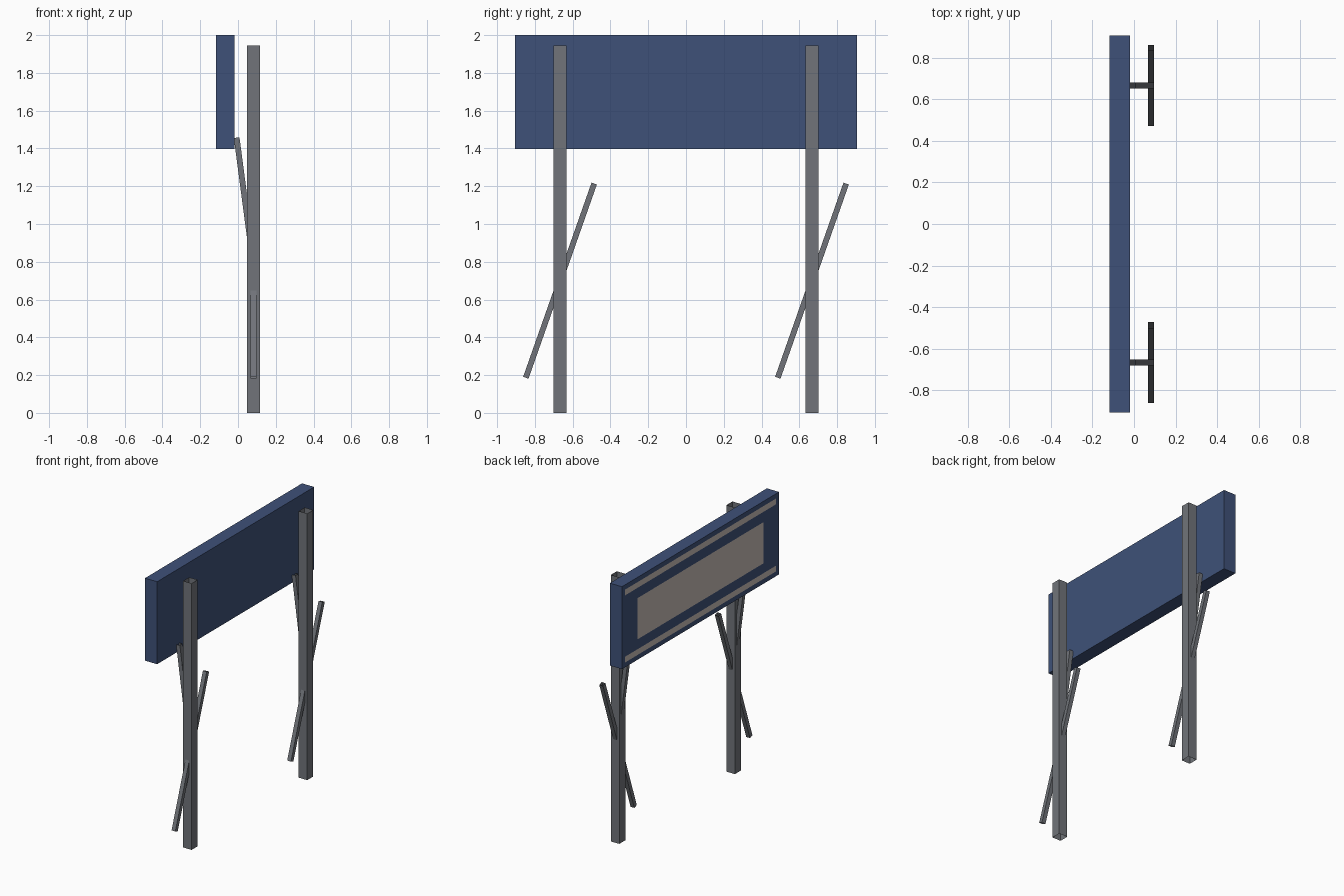
import bpy
import bmesh
from mathutils import Vector

cube = bpy.data.objects.get("Cube")
if cube:
    bpy.data.objects.remove(cube, do_unlink=True)


def make_material(name, color):
    mat = bpy.data.materials.new(name)
    mat.use_nodes = True
    mat.diffuse_color = (*color, 1)
    mat.node_tree.nodes["Principled BSDF"].inputs["Base Color"].default_value = (*color, 1)
    return mat


blue = make_material("navy blue", (0.049, 0.083, 0.19))
grey = make_material("steel grey", (0.165, 0.175, 0.195))
pale = make_material("warm pale grey", (0.57, 0.51, 0.475))


def add_object(name, bm, *materials):
    mesh = bpy.data.meshes.new(name)
    bm.to_mesh(mesh)
    bm.free()
    for mat in materials:
        mesh.materials.append(mat)
    obj = bpy.data.objects.new(name, mesh)
    bpy.context.collection.objects.link(obj)
    return obj


def add_tube(name, start, end, width, side):
    """Square open-ended tube; side is a direction across the tube."""
    start, end = Vector(start), Vector(end)
    axis = (end - start).normalized()
    u = Vector(side)
    v = axis.cross(u)
    corners = [(u * a + v * b) * width / 2 for a, b in ((1, 1), (-1, 1), (-1, -1), (1, -1))]
    bm = bmesh.new()
    low = [bm.verts.new(start + c) for c in corners]
    high = [bm.verts.new(end + c) for c in corners]
    for i in range(4):
        j = (i + 1) % 4
        bm.faces.new((low[i], low[j], high[j], high[i]))
    return add_object(name, bm, grey)


# Sign panel: a box whose display face is cut into painted bands
bm = bmesh.new()
bmesh.ops.create_cube(bm, size=1)
bmesh.ops.scale(bm, vec=(0.098, 1.812, 0.602), verts=bm.verts)
bmesh.ops.translate(bm, vec=(-0.068, 0, 1.699), verts=bm.verts)

stripe_y, field_y = 0.87, 0.727
bands = [(1.433, 1.475, stripe_y), (1.547, 1.848, field_y), (1.923, 1.965, stripe_y)]
cuts = [((0, s * y, 0), (0, 1, 0)) for y in (stripe_y, field_y) for s in (-1, 1)]
cuts += [((0, 0, z), (0, 0, 1)) for band in bands for z in band[:2]]
for point, normal in cuts:
    display = [f for f in bm.faces if f.normal.x < -0.9]
    geom = display + list({e for f in display for e in f.edges}) + list({v for f in display for v in f.verts})
    bmesh.ops.bisect_plane(bm, geom=geom, plane_co=point, plane_no=normal)
    bm.normal_update()

for face in bm.faces:
    c = face.calc_center_median()
    painted = any(lo < c.z < hi and abs(c.y) < half for lo, hi, half in bands)
    face.material_index = int(face.normal.x < -0.9 and painted)
add_object("sign_panel", bm, blue, pale)

# Two posts, each with a crossing brace and a strut up to the panel
post_x = 0.082
for label, y in (("front", -0.667), ("back", 0.667)):
    add_tube(label + "_post", (post_x, y, 0), (post_x, y, 1.946), 0.069, (1, 0, 0))
    add_tube(label + "_cross_brace", (post_x, y - 0.181, 0.186),
             (post_x, y + 0.181, 1.214), 0.03, (1, 0, 0))
    add_tube(label + "_panel_strut", (post_x, y, 0.78), (-0.007, y, 1.457), 0.03, (0, 1, 0))
